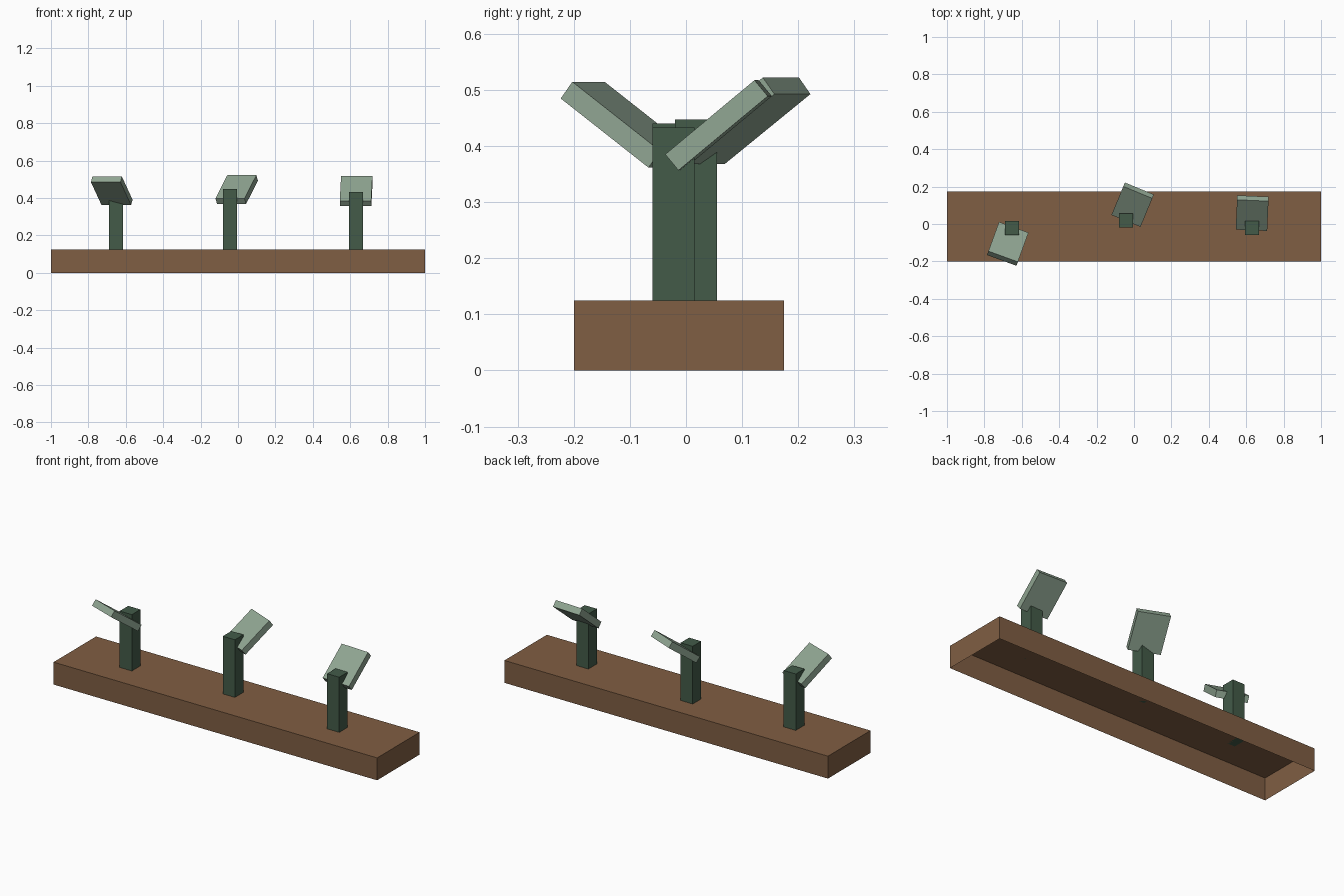
import bpy, bmesh
from math import radians
from mathutils import Vector

if "Cube" in bpy.data.objects:
    bpy.data.objects.remove(bpy.data.objects["Cube"], do_unlink=True)


def material(name, rgb):
    mat = bpy.data.materials.new(name)
    mat.use_nodes = True
    colour = (*rgb, 1)
    mat.diffuse_color = colour
    mat.node_tree.nodes["Principled BSDF"].inputs["Base Color"].default_value = colour
    return mat


def box(name, size, centre, mat, rotation=(0, 0, 0), open_bottom=False):
    bm = bmesh.new()
    bmesh.ops.create_cube(bm, size=1)
    bmesh.ops.scale(bm, vec=Vector(size), verts=bm.verts)
    if open_bottom:
        below = [f for f in bm.faces if f.normal.z < -0.9]
        bmesh.ops.delete(bm, geom=below, context="FACES_ONLY")
    mesh = bpy.data.meshes.new(name)
    bm.to_mesh(mesh)
    bm.free()
    mesh.materials.append(mat)
    obj = bpy.data.objects.new(name, mesh)
    obj.location = centre
    obj.rotation_euler = [radians(a) for a in rotation]
    bpy.context.collection.objects.link(obj)
    return obj


brown = material("brown wood", (0.216, 0.112, 0.056))
dark_green = material("dark green", (0.056, 0.104, 0.066))
pale_green = material("pale green", (0.28, 0.38, 0.29))

# Hollow base, open underneath
BASE_TOP = 0.125
box("base", (2, 0.375, BASE_TOP), (0, -0.0125, BASE_TOP / 2), brown, open_bottom=True)

# Each stand: name, post x, post y, post top, panel centre, panel tilt, panel turn
stands = [
    ("right", -0.652, -0.022, 0.44, (-0.675, -0.106, 0.438), 36.5, 160),
    ("middle", -0.043, 0.018, 0.447, (-0.007, 0.103, 0.445), 37, -22.5),
    ("left", 0.63, -0.022, 0.433, (0.632, 0.058, 0.437), 39.7, -2.5),
]
for side, x, y, top, centre, tilt, turn in stands:
    box(side + "_post", (0.075, 0.075, top - BASE_TOP),
        (x, y, (top + BASE_TOP) / 2), dark_green)
    box(side + "_panel", (0.168, 0.207, 0.037), centre, pale_green, (tilt, 0, turn))
